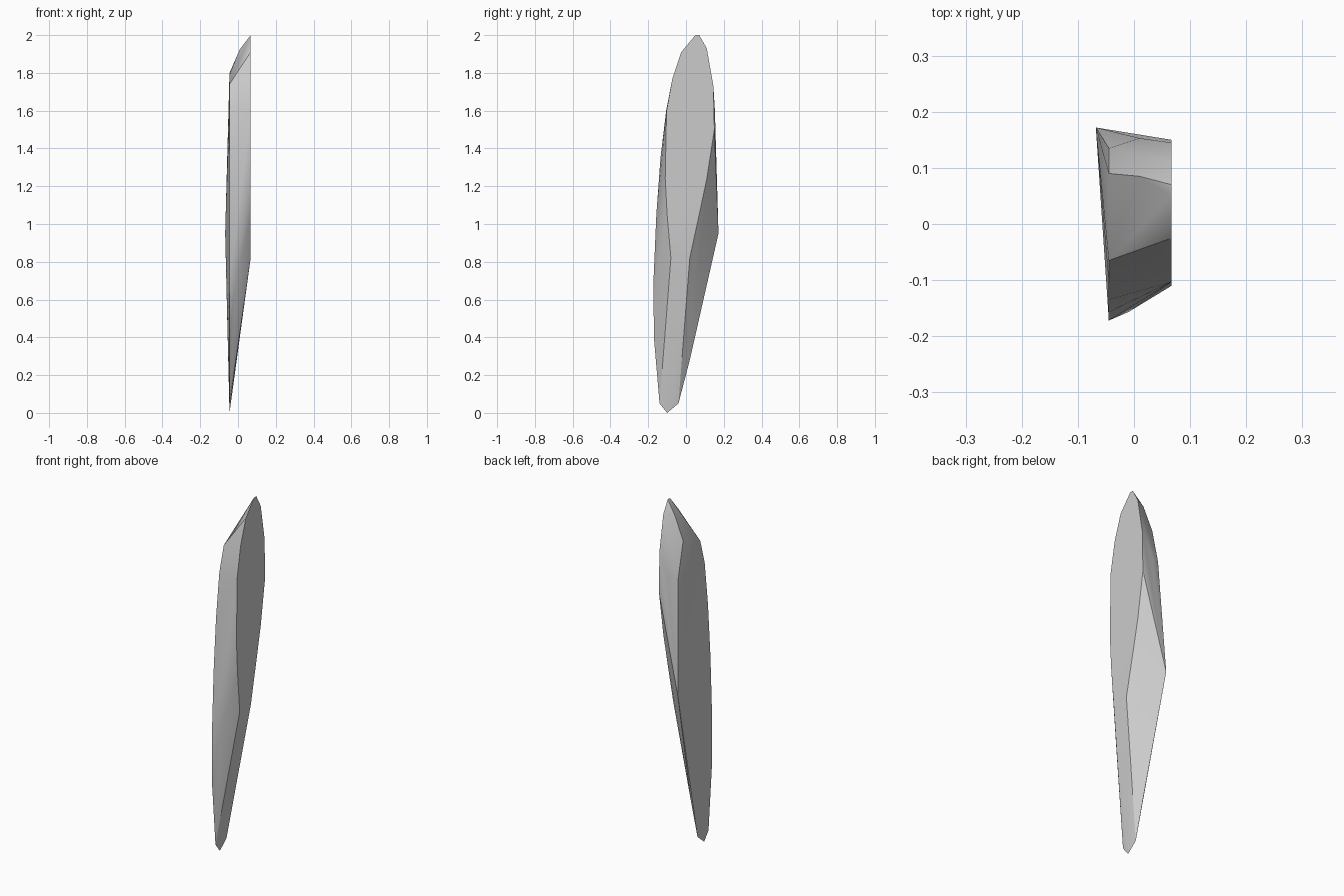
import bpy
import bmesh
import math

if "Cube" in bpy.data.objects:
    bpy.data.objects.remove(bpy.data.objects["Cube"], do_unlink=True)


def make_material(name, colour):
    material = bpy.data.materials.new(name)
    material.use_nodes = True
    material.diffuse_color = colour
    material.node_tree.nodes["Principled BSDF"].inputs["Base Color"].default_value = colour
    return material


def faceted_shard(name, profiles, extra_points, material):
    """Wrap a closed skin around flat profiles (x, [(y, z), ...]) and loose points."""
    bm = bmesh.new()
    for x, outline in profiles:
        for y, z in outline:
            bm.verts.new((x, y, z))
    for point in extra_points:
        bm.verts.new(point)
    hull = bmesh.ops.convex_hull(bm, input=bm.verts[:])
    unused = {v for v in hull["geom_interior"] + hull["geom_unused"]
              if isinstance(v, bmesh.types.BMVert)}
    bmesh.ops.delete(bm, geom=list(unused), context="VERTS")
    # Merge the triangles of the flat faces
    bmesh.ops.dissolve_limit(bm, angle_limit=math.radians(0.5),
                             verts=bm.verts[:], edges=bm.edges[:])
    bmesh.ops.recalc_face_normals(bm, faces=bm.faces[:])
    mesh = bpy.data.meshes.new(name)
    bm.to_mesh(mesh)
    bm.free()
    mesh.materials.append(material)
    shard = bpy.data.objects.new(name, mesh)
    bpy.context.collection.objects.link(shard)
    bpy.ops.object.select_all(action="DESELECT")
    shard.select_set(True)
    bpy.context.view_layer.objects.active = shard
    bpy.ops.object.shade_smooth_by_angle(angle=math.radians(30))
    return shard


# Long flat outline of the right side
long_outline = [(-.1, 0), (-.14, .05), (-.17, .4), (-.172, .7), (-.157, 1.05),
                (-.135, 1.35), (-.105, 1.6), (-.065, 1.74), (.03, 1.79),
                (.09, 1.8), (.135, 1.6), (.02, .28), (-.04, .05)]

# Shorter flat outline of the left side, set higher
short_outline = [(.05, 2), (.07, 2), (.11, 1.93), (.145, 1.73), (.15, 1.5),
                 (.11, 1.24), (.07, 1.05), (.02, .82), (-.08, .82), (-.1, 1.05),
                 (-.11, 1.24), (-.103, 1.6), (-.072, 1.77), (-.025, 1.91)]

# Back corner, top ridge and front swell
loose_points = [(-.068, .172, .95), (.01, .085, 1.925), (.01, .153, 1.6),
                (-.01, -.157, .7)]

stone = make_material("light grey stone", (.6, .6, .6, 1))
faceted_shard("stone_shard", [(-.045, long_outline), (.067, short_outline)],
              loose_points, stone)
